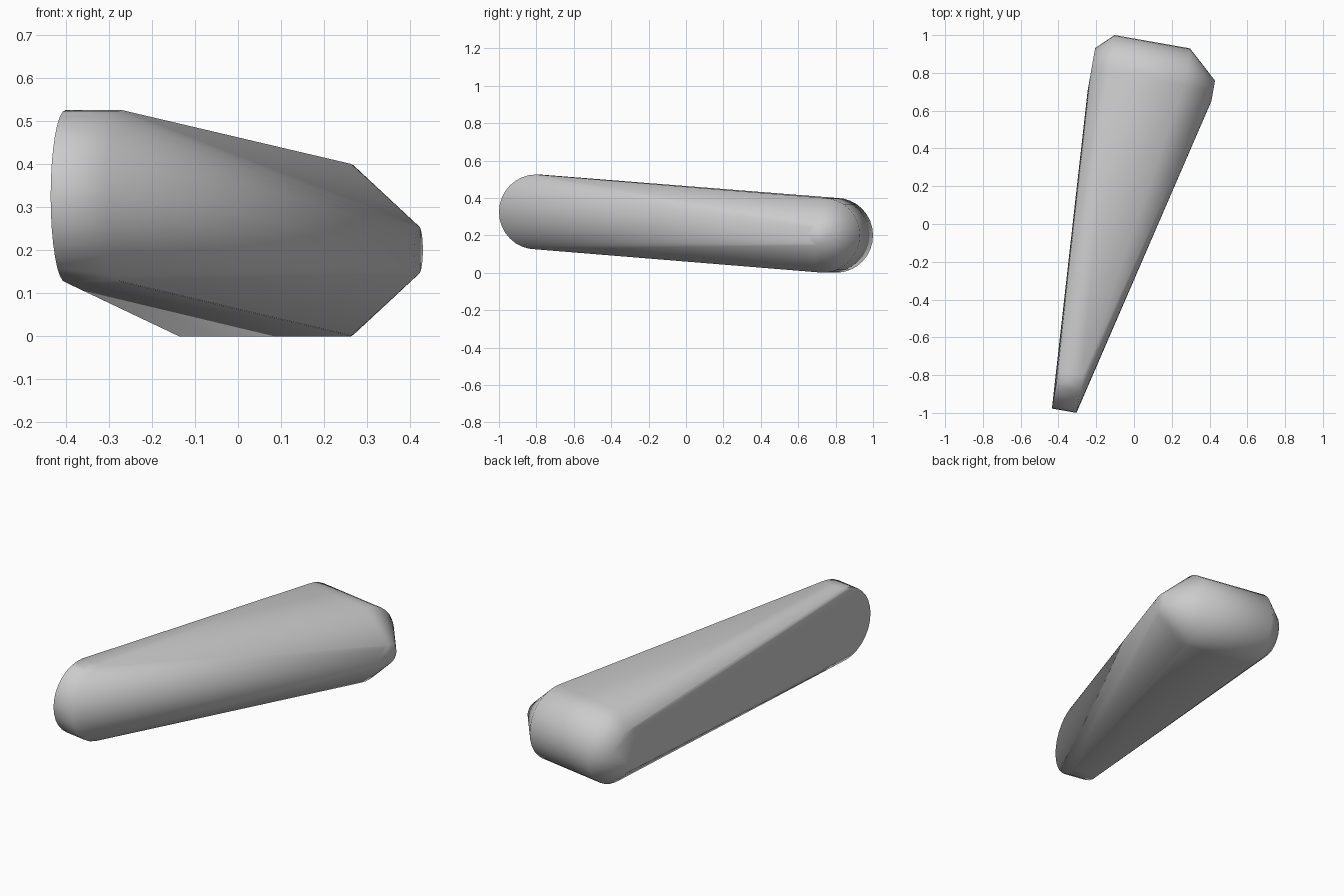
import bpy, bmesh, math
from mathutils import Vector

cube = bpy.data.objects.get("Cube")
if cube:
    bpy.data.objects.remove(cube, do_unlink=True)

# One plain grey for the whole body
grey = bpy.data.materials.new("plain_grey")
grey.use_nodes = True
colour = (0.6, 0.6, 0.6, 1)
grey.diffuse_color = colour
grey.node_tree.nodes["Principled BSDF"].inputs["Base Color"].default_value = colour

# Every round section shares one axle direction, turned ten degrees
turn = math.radians(-10)
axle = Vector((math.cos(turn), math.sin(turn), 0))
along = Vector((-axle.y, axle.x, 0))
SIDES = 32


def ring(bm, centre, radius):
    """Add a ring of points around the axle direction."""
    for i in range(SIDES):
        a = math.tau * i / SIDES
        offset = along * math.cos(a) + Vector((0, 0, math.sin(a)))
        bm.verts.new(centre + offset * radius)


bm = bmesh.new()

# Narrow front roller: distance along the axle, radius
front = Vector((-0.40, -0.78, 0.325))
for step, radius in ((0, 0.2), (0.132, 0.2)):
    ring(bm, front + axle * step, radius)

# Wide rear roller with a tapered end on each side
rear = Vector((-0.137, 0.803, 0.2))
for step, radius in ((-0.09, 0.115), (0, 0.2), (0.405, 0.2), (0.565, 0.055)):
    ring(bm, rear + axle * step, radius)

# Stretch one skin around both rollers
hull = bmesh.ops.convex_hull(bm, input=bm.verts[:])
inside = {g for g in hull["geom_interior"] + hull["geom_unused"]
          if isinstance(g, bmesh.types.BMVert)}
bmesh.ops.delete(bm, geom=list(inside), context="VERTS")
bmesh.ops.recalc_face_normals(bm, faces=bm.faces[:])

mesh = bpy.data.meshes.new("tapered_body")
bm.to_mesh(mesh)
bm.free()
mesh.materials.append(grey)
body = bpy.data.objects.new("tapered_body", mesh)
bpy.context.collection.objects.link(body)

# Soft shading, keeping only the hardest edges
bpy.ops.object.select_all(action="DESELECT")
body.select_set(True)
bpy.context.view_layer.objects.active = body
bpy.ops.object.shade_smooth_by_angle(angle=math.radians(80))
